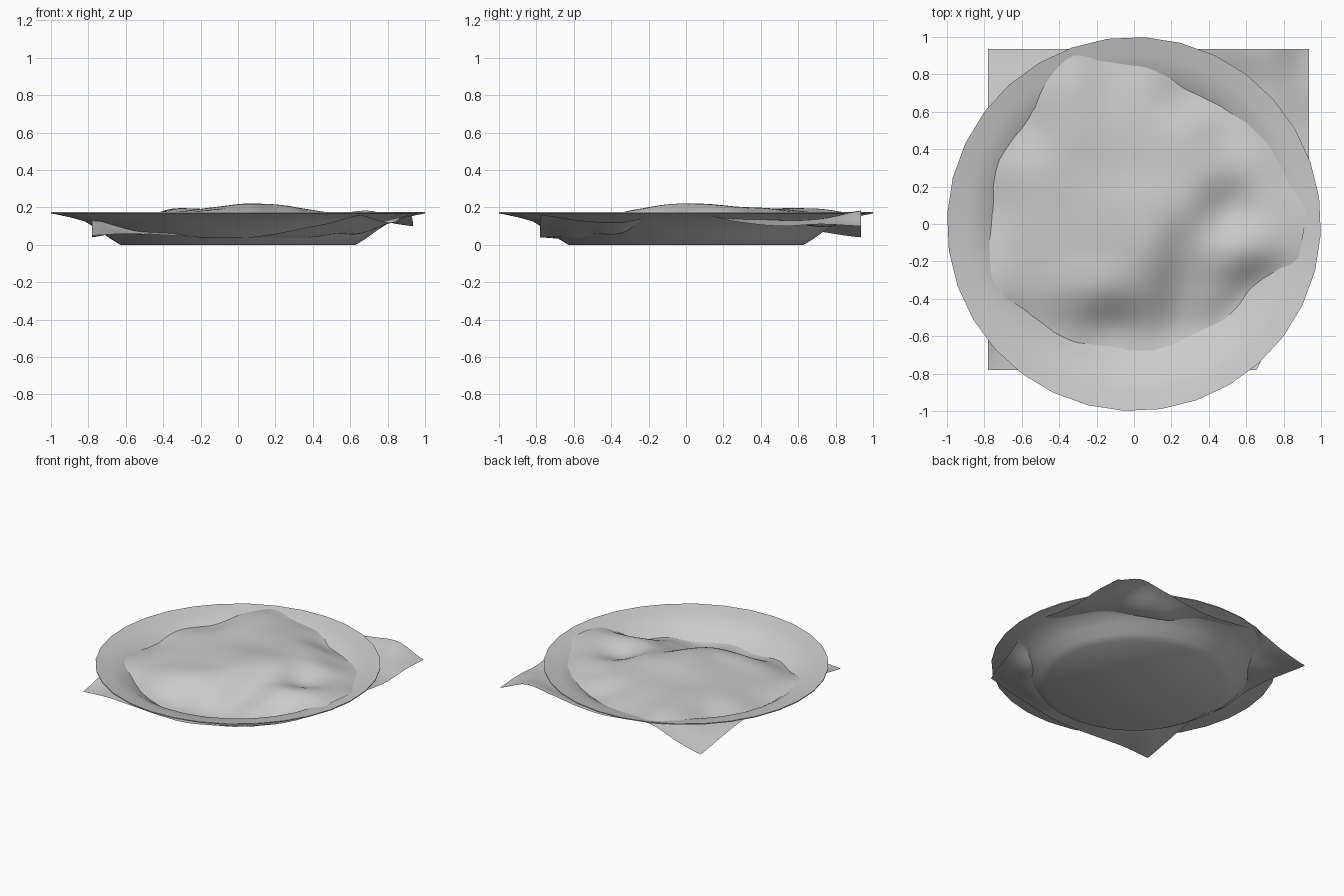
import bpy, bmesh, math

cube = bpy.data.objects.get("Cube")
if cube:
    bpy.data.objects.remove(cube, do_unlink=True)


def make_material(name, color):
    mat = bpy.data.materials.new(name)
    mat.use_nodes = True
    mat.diffuse_color = color
    mat.node_tree.nodes["Principled BSDF"].inputs["Base Color"].default_value = color
    return mat


def make_object(name, bm, mat):
    mesh = bpy.data.meshes.new(name)
    bm.to_mesh(mesh)
    bm.free()
    mesh.materials.append(mat)
    obj = bpy.data.objects.new(name, mesh)
    bpy.context.collection.objects.link(obj)
    bpy.ops.object.select_all(action="DESELECT")
    obj.select_set(True)
    bpy.context.view_layer.objects.active = obj
    bpy.ops.object.shade_smooth_by_angle(angle=math.radians(35))
    return obj


grey = make_material("light grey", (0.6, 0.6, 0.6, 1))

# Plate: thin profile of (radius, height) spun around the axis
SIDES = 32
profile = [(0.63, 0), (0.68, 0.03), (0.75, 0.08), (0.82, 0.125), (0.9, 0.147), (1, 0.168),
           (1, 0.175), (0.9, 0.154), (0.82, 0.132), (0.75, 0.087), (0.68, 0.037), (0.63, 0.008)]
bm = bmesh.new()
rings = []
for radius, height in profile:
    ring = []
    for i in range(SIDES):
        angle = math.tau * i / SIDES + math.radians(8.15)
        ring.append(bm.verts.new((radius * math.cos(angle), radius * math.sin(angle), height)))
    rings.append(ring)
for lower, upper in zip(rings, rings[1:]):
    for i in range(SIDES):
        j = (i + 1) % SIDES
        bm.faces.new((lower[i], lower[j], upper[j], upper[i]))
bm.faces.new(rings[0][::-1])
bm.faces.new(rings[-1])
make_object("plate", bm, grey)

# Food: rumpled sheet, heights in hundredths on a coarse lattice, front row first
heights = [
    (5, 6, 5, 4, 4, 6, 9, 12, 16),
    (9, 6, 7, 4, 5, 3, 4, 8, 13),
    (13, 11, 15, 17, 15, 8, 10, 6, 12),
    (11, 13, 16, 19, 21, 15, 17, 17, 16),
    (9, 14, 17, 20, 22, 20, 12, 16, 16),
    (11, 15, 18, 19, 20, 20, 17, 15, 12),
    (10, 12, 19, 19, 19, 18, 13, 13, 10),
    (7, 12, 19, 17, 16, 10, 10, 14, 11),
    (4, 9, 16, 14, 12, 13, 16, 18, 10),
]
LAST = len(heights) - 1


def spline(values, t):
    """Catmull-Rom value along evenly spaced samples."""
    k = min(int(t), LAST - 1)
    f = t - k
    a, b, c, d = (values[min(max(k + o, 0), LAST)] for o in (-1, 0, 1, 2))
    return b + f / 2 * (c - a + f * (2 * a - 5 * b + 4 * c - d + f * (3 * (b - c) + d - a)))


STEPS = 56
LOW, HIGH = -0.78, 0.935
bm = bmesh.new()
grid = []
for row in range(STEPS + 1):
    v = row / STEPS
    y = LOW + (HIGH - LOW) * v
    # The front left corner is drawn in under the rim
    pull = 1 - 0.3 * (max(0.3 - y, 0) / 1.08) ** 2
    line = []
    for col in range(STEPS + 1):
        u = col / STEPS
        x = LOW + (HIGH - LOW) * u
        z = spline([spline(samples, u * LAST) for samples in heights], v * LAST) / 100
        line.append(bm.verts.new((x * pull if x > 0 else x, y, z)))
    grid.append(line)
for near, far in zip(grid, grid[1:]):
    for i in range(STEPS):
        bm.faces.new((near[i], near[i + 1], far[i + 1], far[i]))
make_object("food_sheet", bm, grey)
